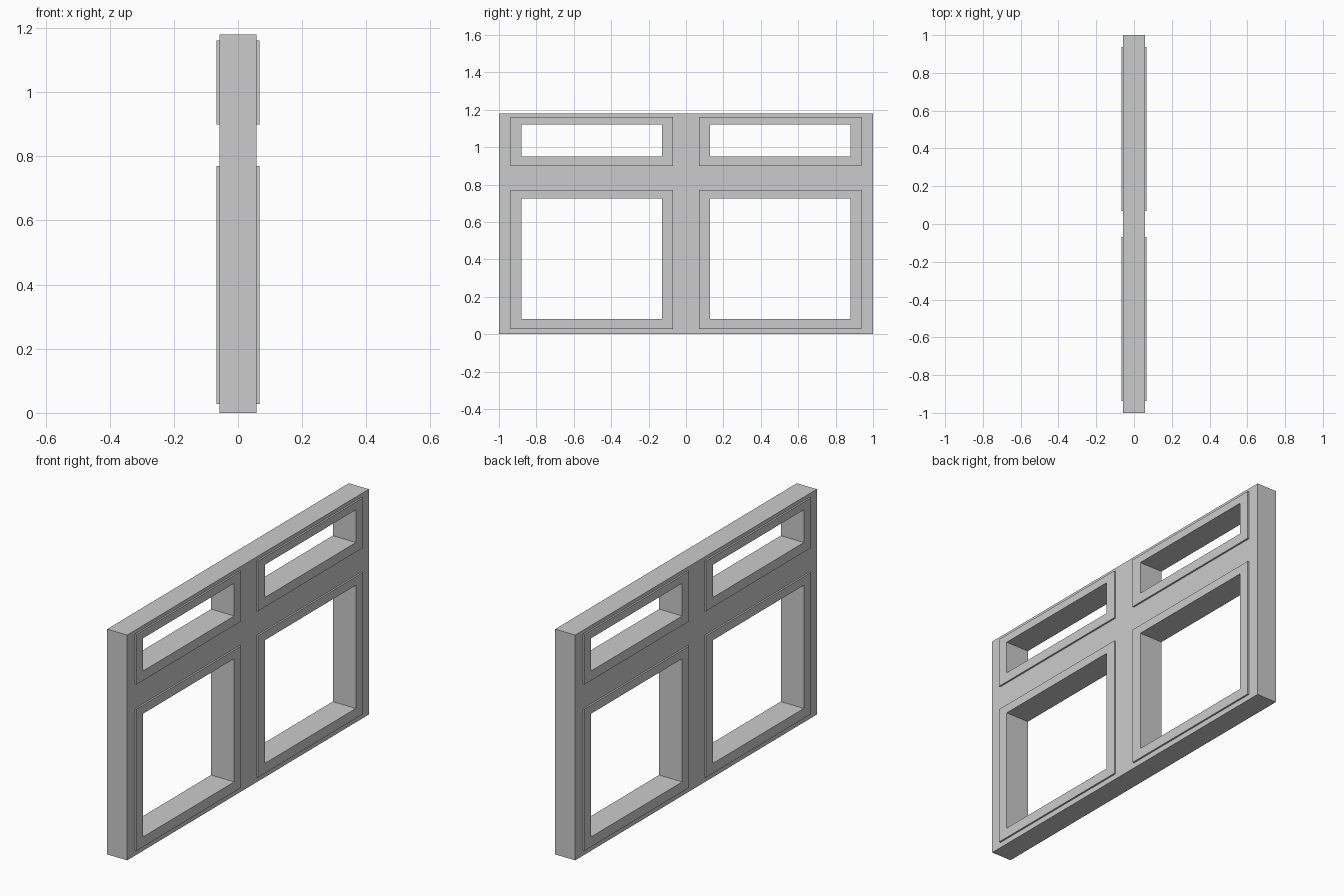
import bpy, bmesh

if "Cube" in bpy.data.objects:
    bpy.data.objects.remove(bpy.data.objects["Cube"])

WALL_HALF = 0.058    # half thickness of the wall
FRAME_HALF = 0.067   # half thickness of the window frames
HEIGHT = 1.18


def pierced_panel(name, ys, zs, holes, half):
    """Grid in the YZ plane without the hole cells, thickened along x."""
    bm = bmesh.new()
    grid = [[bm.verts.new((-half, y, z)) for z in zs] for y in ys]
    for i in range(len(ys) - 1):
        for j in range(len(zs) - 1):
            if (i, j) not in holes:
                bm.faces.new((grid[i][j], grid[i][j + 1],
                              grid[i + 1][j + 1], grid[i + 1][j]))
    ext = bmesh.ops.extrude_face_region(bm, geom=bm.faces[:], use_keep_orig=True)
    moved = [g for g in ext["geom"] if isinstance(g, bmesh.types.BMVert)]
    bmesh.ops.translate(bm, verts=moved, vec=(2 * half, 0, 0))
    bmesh.ops.recalc_face_normals(bm, faces=bm.faces[:])
    mesh = bpy.data.meshes.new(name)
    bm.to_mesh(mesh)
    bm.free()
    obj = bpy.data.objects.new(name, mesh)
    bpy.context.collection.objects.link(obj)
    return obj


# Frame outlines and openings: (outer, inner) spans
columns = {"left": ((-0.937, -0.069), (-0.88, -0.127)),
           "right": ((0.069, 0.937), (0.127, 0.88))}
rows = {"lower": ((0.028, 0.77), (0.08, 0.725)),
        "upper": ((0.899, 1.161), (0.949, 1.12))}

# Wall with a pocket for each frame
wall_y = [-1] + [y for outer, _ in columns.values() for y in outer] + [1]
wall_z = [0] + [z for outer, _ in rows.values() for z in outer] + [HEIGHT]
pierced_panel("wall", wall_y, wall_z,
              {(i, j) for i in (1, 3) for j in (1, 3)}, WALL_HALF)

# Window frames, standing slightly proud on both sides
for col, (yo, yi) in columns.items():
    for row, (zo, zi) in rows.items():
        pierced_panel(f"{row}_{col}_window_frame",
                      [yo[0], *yi, yo[1]], [zo[0], *zi, zo[1]],
                      {(1, 1)}, FRAME_HALF)
